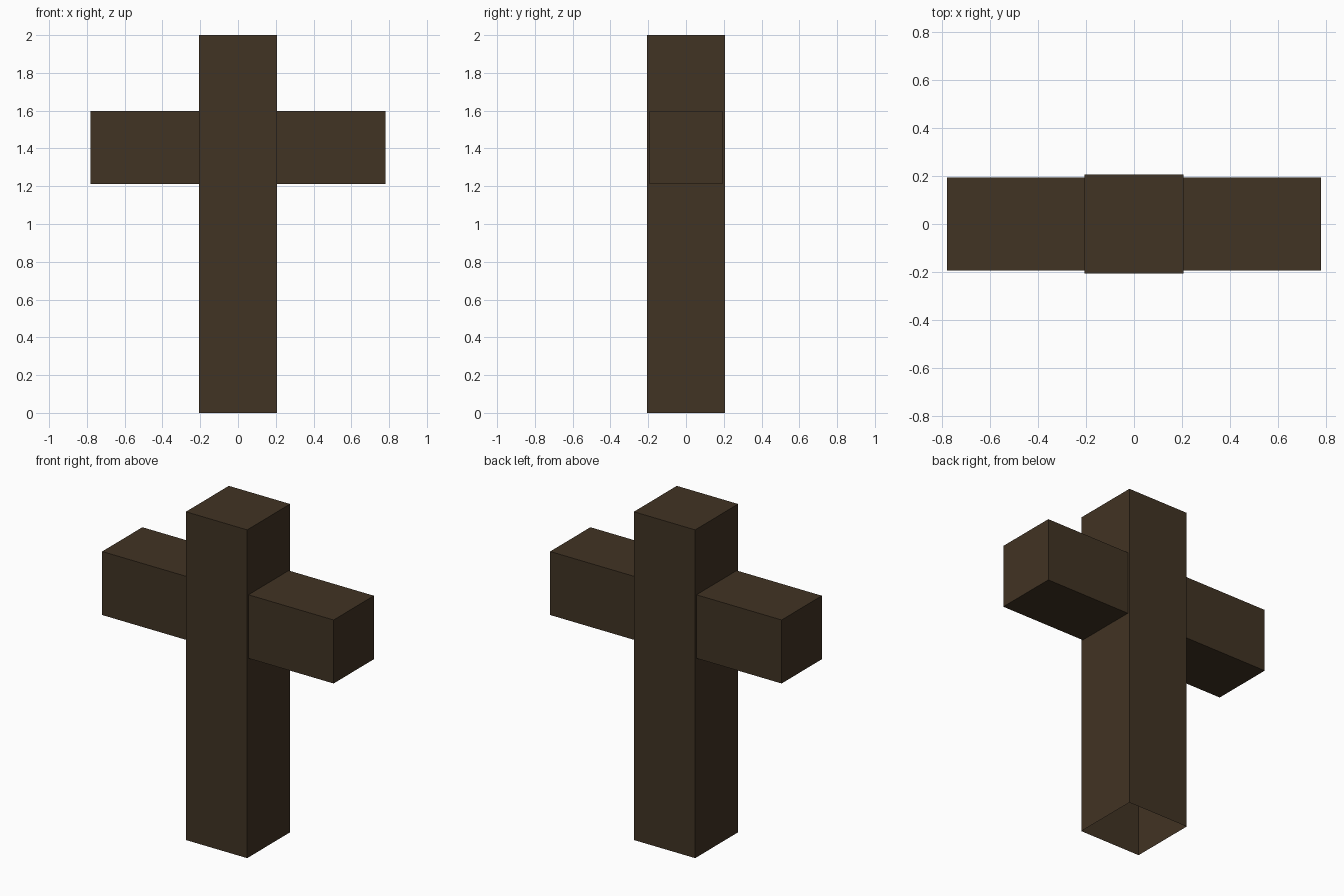
import bpy
import bmesh

if "Cube" in bpy.data.objects:
    bpy.data.objects.remove(bpy.data.objects["Cube"])

wood = bpy.data.materials.new("dark brown wood")
wood.diffuse_color = (0.053, 0.033, 0.017, 1)
wood.use_nodes = True
wood.node_tree.nodes["Principled BSDF"].inputs["Base Color"].default_value = wood.diffuse_color


def box(name, size, center, open_bottom=False):
    bm = bmesh.new()
    bmesh.ops.create_cube(bm, size=1)
    bmesh.ops.scale(bm, vec=size, verts=bm.verts)
    bmesh.ops.translate(bm, vec=center, verts=bm.verts)
    if open_bottom:
        bm.normal_update()
        down = [f for f in bm.faces if f.normal.z < -0.9]
        bmesh.ops.delete(bm, geom=down, context='FACES_ONLY')
    mesh = bpy.data.meshes.new(name)
    bm.to_mesh(mesh)
    bm.free()
    mesh.materials.append(wood)
    obj = bpy.data.objects.new(name, mesh)
    bpy.context.collection.objects.link(obj)
    return obj


# Upright post, hollow and open underneath
box("upright_post", (0.413, 0.413, 2.0), (0, 0, 1.0), open_bottom=True)

# Crossbeam passing through the post
box("crossbeam", (1.56, 0.387, 0.387), (0, 0, 1.406))
